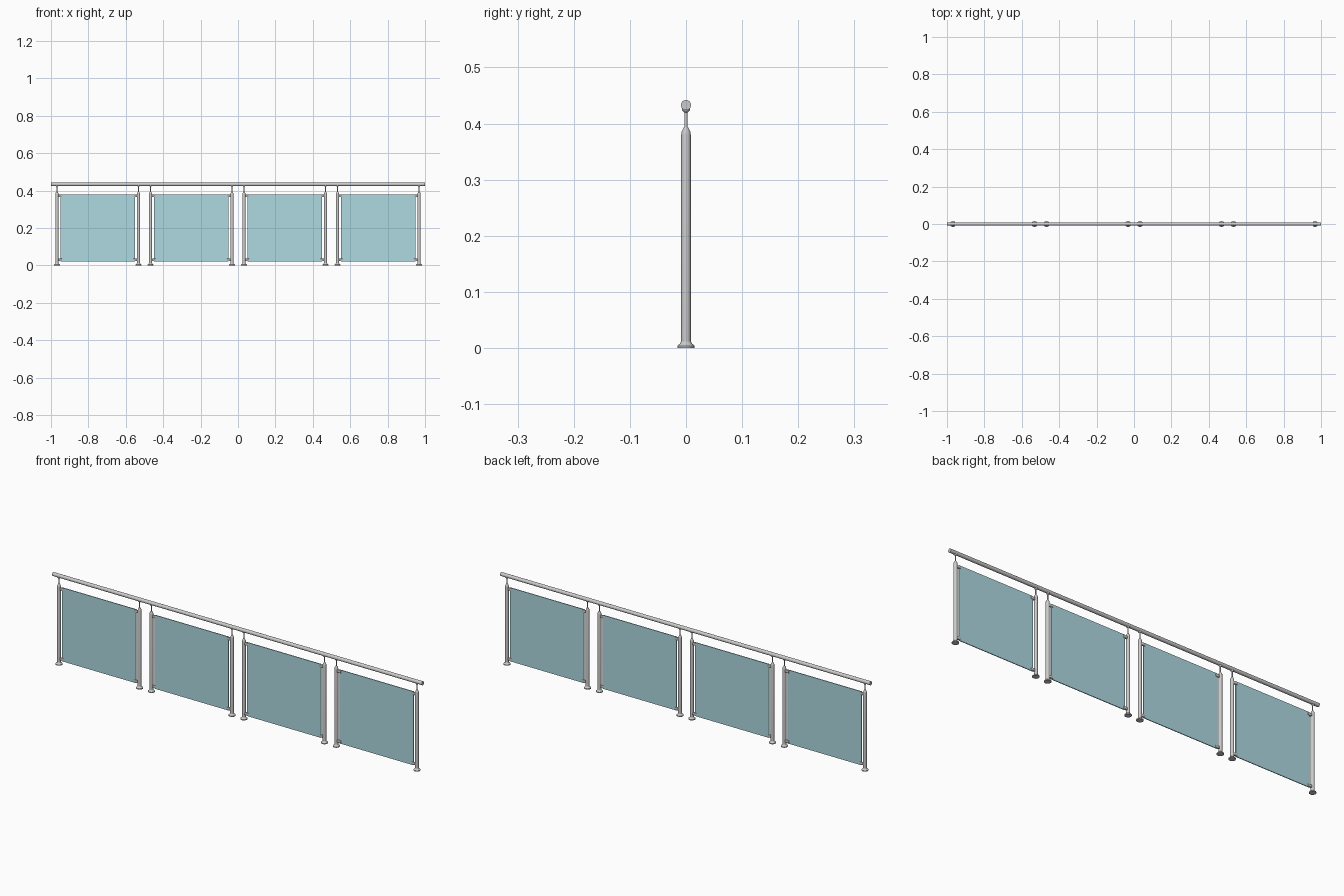
import bpy, bmesh, math
from mathutils import Matrix

if "Cube" in bpy.data.objects:
    bpy.data.objects.remove(bpy.data.objects["Cube"])

glass_mat = bpy.data.materials.new("tinted_glass")
glass_mat.diffuse_color = (0.42, 0.70, 0.75, 0.8)
glass_mat.use_nodes = True
glass_mat.node_tree.nodes["Principled BSDF"].inputs["Base Color"].default_value = glass_mat.diffuse_color


def finish(name, bm, smooth=True):
    bmesh.ops.recalc_face_normals(bm, faces=bm.faces)
    me = bpy.data.meshes.new(name)
    bm.to_mesh(me)
    bm.free()
    ob = bpy.data.objects.new(name, me)
    bpy.context.collection.objects.link(ob)
    if smooth:
        bpy.context.view_layer.objects.active = ob
        ob.select_set(True)
        bpy.ops.object.shade_smooth_by_angle(angle=math.radians(35))
        ob.select_set(False)
    return ob


def lathe(name, profile, x, segs=32):
    bm = bmesh.new()
    rings = []
    for r, z in profile:
        rings.append([bm.verts.new((x + r * math.cos(2 * math.pi * i / segs),
                                    r * math.sin(2 * math.pi * i / segs), z))
                      for i in range(segs)])
    for a, b in zip(rings, rings[1:]):
        for i in range(segs):
            j = (i + 1) % segs
            bm.faces.new((a[i], a[j], b[j], b[i]))
    bm.faces.new(rings[0])
    bm.faces.new(rings[-1])
    return finish(name, bm)


def cylinder(name, centre, radius, length, axis):
    bm = bmesh.new()
    rot = Matrix.Rotation(math.pi / 2, 4, axis)
    bmesh.ops.create_cone(bm, cap_ends=True, segments=32, radius1=radius, radius2=radius,
                          depth=length, matrix=Matrix.Translation(centre) @ rot)
    return finish(name, bm)


def box(name, centre, size, bevel=0.0):
    bm = bmesh.new()
    bmesh.ops.create_cube(bm, size=1, matrix=Matrix.Translation(centre) @ Matrix.Diagonal((*size, 1)))
    if bevel:
        bmesh.ops.bevel(bm, geom=bm.edges[:], offset=bevel, segments=2, affect='EDGES', profile=0.5)
    return finish(name, bm, smooth=bool(bevel))


RAIL_Z, RAIL_R = 0.433, 0.009
POST = [(0.0085, 0.006), (0.0085, 0.380), (0.0078, 0.385), (0.006, 0.389), (0.0032, 0.394)]
FLANGE = [(0.0155, 0), (0.0155, 0.004), (0.0135, 0.0055), (0.0105, 0.008), (0.0085, 0.012)]
STEM = [(0.0026, 0.390), (0.0026, 0.422)]
SADDLE = [(0.003, 0.420), (0.006, 0.4225), (0.007, 0.424), (0.007, 0.427)]

# Handrail running the full length
cylinder("handrail", (0, 0, RAIL_Z), RAIL_R, 2.0, 'Y')

for bay, cx in enumerate((-0.75, -0.25, 0.25, 0.75), 1):
    # Glass panel
    pane = box(f"glass_panel_{bay}", (cx, 0, 0.20), (0.40, 0.004, 0.36))
    pane.data.materials.append(glass_mat)
    for side, label in ((-1, "left"), (1, "right")):
        # Post with foot flange, thin stem and rail saddle
        px = cx + side * 0.218
        tag = f"{label}_{bay}"
        lathe(f"post_{tag}", POST, px)
        lathe(f"foot_flange_{tag}", FLANGE, px)
        lathe(f"stem_{tag}", STEM, px)
        lathe(f"rail_saddle_{tag}", SADDLE, px)
        # Glass clamps near the pane corners
        for z, level in ((0.029, "lower"), (0.371, "upper")):
            box(f"{level}_glass_clamp_{tag}", (px - side * 0.0165, 0, z),
                (0.021, 0.009, 0.013), 0.002)
